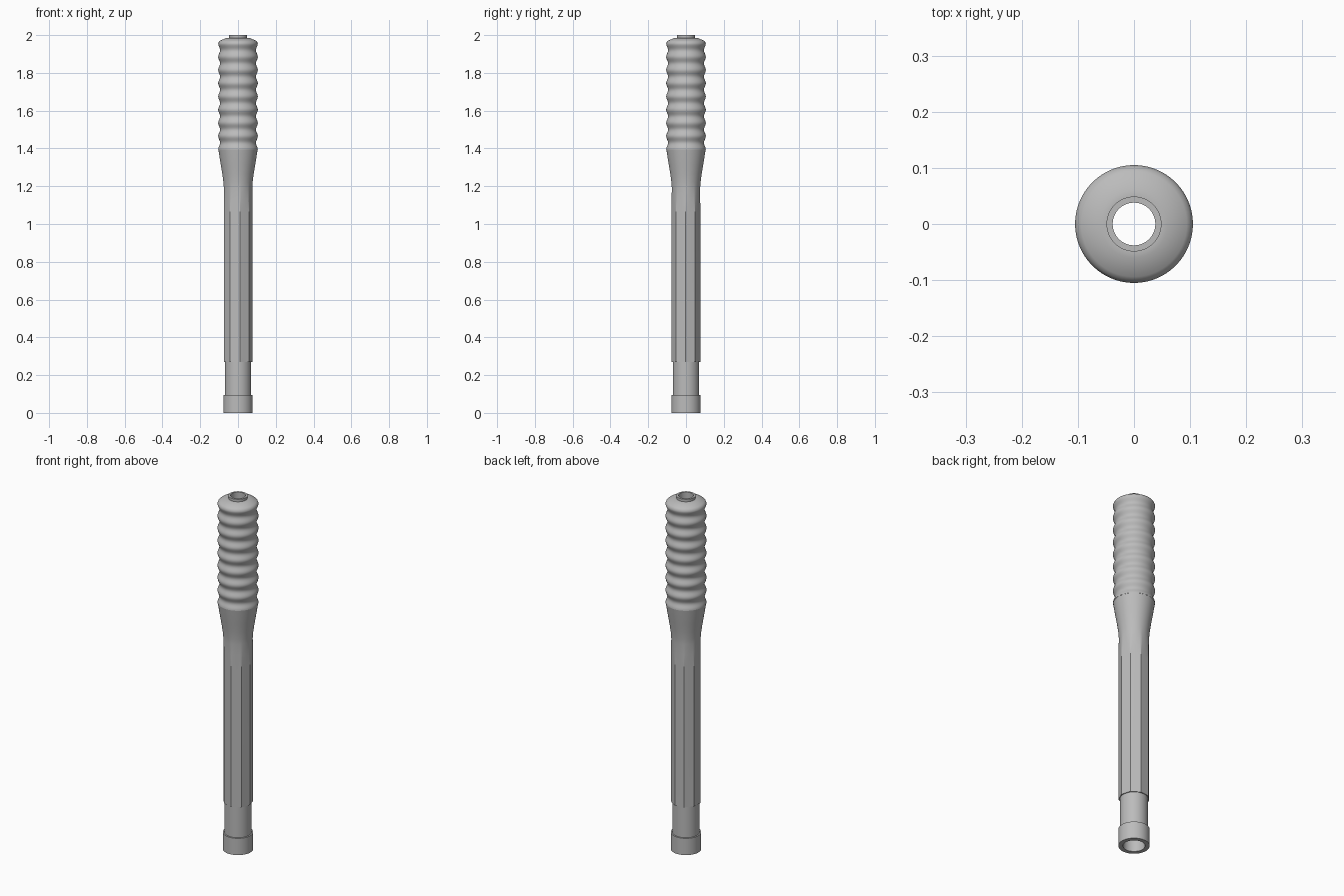
import bpy, bmesh, math

cube = bpy.data.objects.get("Cube")
if cube:
    bpy.data.objects.remove(cube)

grey = bpy.data.materials.new("metal_grey")
grey.use_nodes = True
colour = (0.5, 0.5, 0.5, 1)
grey.diffuse_color = colour
grey.node_tree.nodes["Principled BSDF"].inputs["Base Color"].default_value = colour

SEGMENTS = 72
SIDES = 9
TURN = math.radians(-82.5)  # direction of one shaft corner


def facet_radius(radius, angle):
    """Distance to the edge of a regular polygon whose corners lie at radius."""
    step = math.tau / SIDES
    offset = (angle - TURN) % step - step / 2
    return radius * math.cos(step / 2) / math.cos(offset)


def lathe(name, profile, closed=False):
    """Spin (radius, height, facet amount) points around z."""
    bm = bmesh.new()
    rings = []
    for radius, height, *facet in profile:
        mix = facet[0] if facet else 0
        ring = []
        for i in range(SEGMENTS):
            angle = TURN + math.tau * i / SEGMENTS
            r = radius + mix * (facet_radius(radius, angle) - radius)
            ring.append(bm.verts.new((r * math.cos(angle), r * math.sin(angle), height)))
        rings.append(ring)
    pairs = list(zip(rings, rings[1:]))
    if closed:
        pairs.append((rings[-1], rings[0]))
    for low, high in pairs:
        for i in range(SEGMENTS):
            j = (i + 1) % SEGMENTS
            bm.faces.new((low[i], low[j], high[j], high[i]))
    mesh = bpy.data.meshes.new(name)
    bm.to_mesh(mesh)
    bm.free()
    mesh.materials.append(grey)
    obj = bpy.data.objects.new(name, mesh)
    bpy.context.collection.objects.link(obj)
    bpy.ops.object.select_all(action="DESELECT")
    obj.select_set(True)
    bpy.context.view_layer.objects.active = obj
    bpy.ops.object.shade_smooth_by_angle(angle=math.radians(30))
    return obj


# Bottom collar and the plain sleeve above it
BORE = 0.055
lathe("bottom_collar", [(BORE, 0), (0.078, 0), (0.078, 0.095), (0.07, 0.095)])
lathe("lower_sleeve", [(0.07, 0.095), (0.07, 0.27)])

# Faceted shaft that blends into a round flared neck
lathe("faceted_shaft", [
    (0.068, 0.27), (0.078, 0.27, 1), (0.078, 1.06, 1), (0.077, 1.13, 0.6),
    (0.0755, 1.19, 0.15), (0.077, 1.22), (0.083, 1.265), (0.0905, 1.31),
    (0.098, 1.355), (0.104, 1.395), (0.1, 1.395)])

# Ribbed grip with a rounded shoulder on top
RIBS, STEPS, PITCH = 8, 12, 0.07
grip = []
for k in range(RIBS * STEPS + 1):
    t = k / STEPS
    grip.append((0.1 + 0.005 * math.cos(math.tau * t), 1.395 + PITCH * t))
grip += [(0.101, 1.965), (0.094, 1.971), (0.06, 1.986), (0.049, 1.986)]
lathe("ribbed_grip", grip)

# Short open tip and the bore through the whole handle
lathe("tip", [(0.049, 1.98), (0.049, 2), (0.038, 2), (0.038, 1.95), (BORE, 1.95)])
lathe("bore", [(BORE, 1.95), (BORE, 0)])
